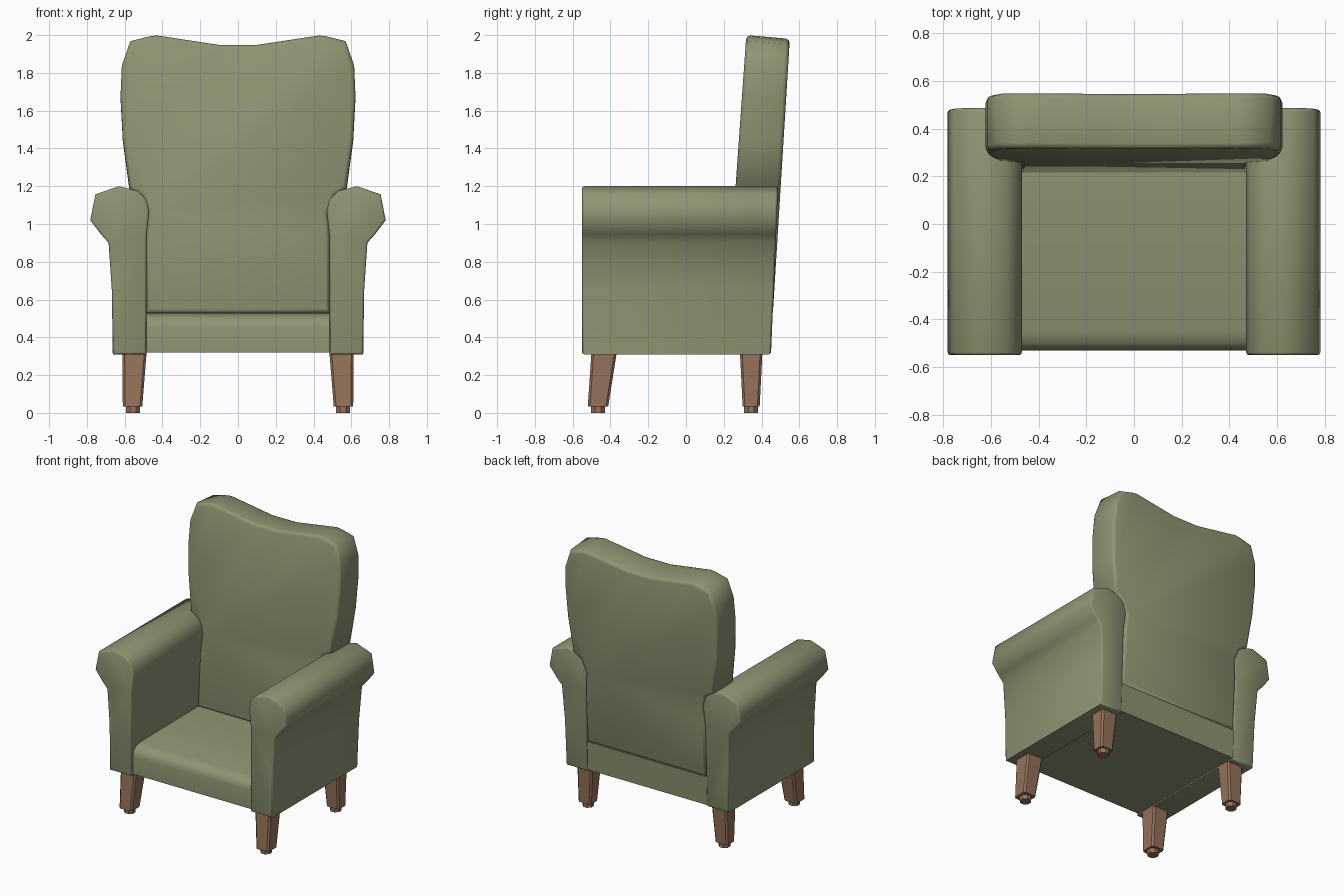
import bpy, bmesh

if "Cube" in bpy.data.objects:
    bpy.data.objects.remove(bpy.data.objects["Cube"])

def material(name, color):
    m = bpy.data.materials.new(name)
    m.diffuse_color = (*color, 1)
    m.use_nodes = True
    m.node_tree.nodes["Principled BSDF"].inputs["Base Color"].default_value = m.diffuse_color
    return m

fabric = material("green_fabric", (0.27, 0.30, 0.17))
wood = material("brown_wood", (0.30, 0.17, 0.105))

def loft(name, rings, mat, bevel=0.0, segments=2, angle=50, mirror=False):
    """Solid between two matching rings, with softened cap edges."""
    bm = bmesh.new()
    a, b = [[bm.verts.new(p) for p in ring] for ring in rings]
    n = len(a)
    caps = [bm.faces.new(a), bm.faces.new(b[::-1])]
    for i in range(n):
        j = (i + 1) % n
        bm.faces.new((a[j], a[i], b[i], b[j]))
    bmesh.ops.recalc_face_normals(bm, faces=bm.faces)
    if bevel:
        edges = list({e for f in caps for e in f.edges})
        bmesh.ops.bevel(bm, geom=edges, offset=bevel, segments=segments,
                        profile=0.5, affect='EDGES', clamp_overlap=True)
    me = bpy.data.meshes.new(name)
    bm.to_mesh(me)
    bm.free()
    me.materials.append(mat)
    ob = bpy.data.objects.new(name, me)
    bpy.context.collection.objects.link(ob)
    bpy.ops.object.select_all(action='DESELECT')
    ob.select_set(True)
    bpy.context.view_layer.objects.active = ob
    bpy.ops.object.shade_smooth_by_angle(angle=angle * 3.14159 / 180)
    if mirror:
        ob.modifiers.new("mirror", 'MIRROR')
    return ob

# Seat: side profile with a rounded front edge
seat = [(-0.53, 0.32), (-0.53, 0.45), (-0.523, 0.485), (-0.50, 0.51),
        (-0.45, 0.525), (0.22, 0.53), (0.455, 0.53), (0.447, 0.32)]
loft("seat", [[(x, y, z) for y, z in seat] for x in (-0.49, 0.49)], fabric)

# Reclined back: half outline mirrored, narrowed between the arms
half = [(0.10, 1.95), (0.43, 2.0), (0.47, 1.995), (0.57, 1.97), (0.615, 1.84),
        (0.622, 1.68), (0.61, 1.45), (0.575, 1.19), (0.51, 1.15),
        (0.475, 1.06), (0.485, 0.93), (0.487, 0.53)]
outline = half + [(-x, z) for x, z in reversed(half)]
front = [(x, 0.215 + (z - 0.53) * 0.071, z) for x, z in outline]
rear = [(x, 0.46 + (z - 0.53) * 0.061, z - 0.02 * (z - 0.53) / 1.47)
        for x, z in outline]
loft("backrest", [front, rear], fabric, bevel=0.022, angle=60)

# Rolled arms: scroll profile run front to back
arm = [(0.485, 0.31), (0.485, 0.93), (0.47, 1.07), (0.485, 1.13), (0.53, 1.175),
       (0.63, 1.2), (0.755, 1.157), (0.782, 1.02), (0.725, 0.945),
       (0.685, 0.90), (0.668, 0.65), (0.663, 0.31)]
loft("arm", [[(x, -0.55, z) for x, z in arm],
             [(x, 0.45 + (z - 0.31) * 0.042, z) for x, z in arm]],
     fabric, bevel=0.012, angle=60, mirror=True)

# Tapered legs with chamfered edges, each on a small round foot
def rect(x0, x1, y0, y1, z, c=0.012):
    return [(x0 + c, y0, z), (x1 - c, y0, z), (x1, y0 + c, z), (x1, y1 - c, z),
            (x1 - c, y1, z), (x0 + c, y1, z), (x0, y1 - c, z), (x0, y0 + c, z)]

for side, top, low in (("front", (-0.50, -0.365), (-0.52, -0.412)),
                       ("back", (0.285, 0.405), (0.30, 0.39))):
    loft(side + "_leg", [rect(0.483, 0.612, *top, 0.33),
                         rect(0.507, 0.61, *low, 0.033)],
         wood, angle=20, mirror=True)
    cy = sum(low) / 2
    loft(side + "_foot", [rect(0.519, 0.593, cy - 0.037, cy + 0.037, z, 0.022)
                          for z in (0.0, 0.036)], wood, angle=20, mirror=True)
